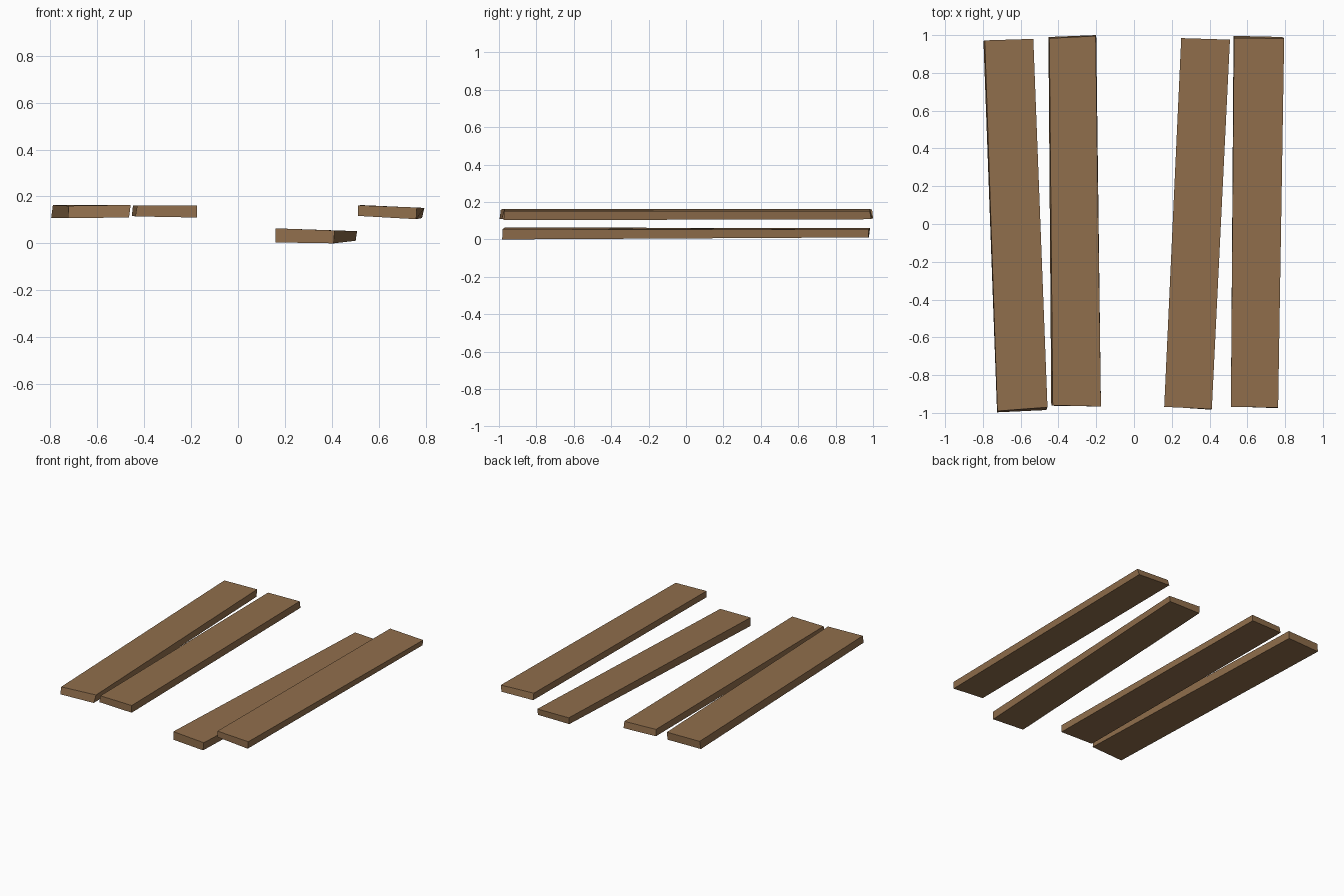
import bpy

wood = bpy.data.materials.new("brown_wood")
wood.diffuse_color = (0.28, 0.157, 0.072, 1)


def plank(name, bottom, top):
    # corner order: front left, front right, back right, back left
    mesh = bpy.data.meshes.new(name)
    faces = [(3, 2, 1, 0), (4, 5, 6, 7)]
    faces += [(i, (i + 1) % 4, (i + 1) % 4 + 4, i + 4) for i in range(4)]
    mesh.from_pydata(bottom + top, [], faces)
    mesh.materials.append(wood)
    bpy.context.collection.objects.link(bpy.data.objects.new(name, mesh))


# Four rough, slightly skewed boards
plank("far_left_plank",
      [(-.725, -.997, .108), (-.465, -.985, .11), (-.537, .978, .11), (-.797, .968, .108)],
      [(-.723, -.99, .16), (-.458, -.97, .164), (-.533, .98, .164), (-.79, .972, .163)])
plank("inner_left_plank",
      [(-.438, -.962, .115), (-.175, -.966, .11), (-.2, 1.0, .112), (-.453, .99, .117)],
      [(-.43, -.96, .162), (-.175, -.966, .162), (-.203, .995, .16), (-.448, .983, .162)])
plank("low_plank",
      [(.16, -.966, .004), (.408, -.983, 0), (.502, .976, .011), (.25, .978, .012)],
      [(.16, -.968, .064), (.412, -.98, .055), (.508, .976, .052), (.25, .984, .06)])
plank("far_right_plank",
      [(.513, -.966, .117), (.76, -.975, .103), (.785, .99, .108), (.527, .996, .118)],
      [(.513, -.968, .162), (.763, -.972, .153), (.795, .983, .151), (.53, .984, .163)])
